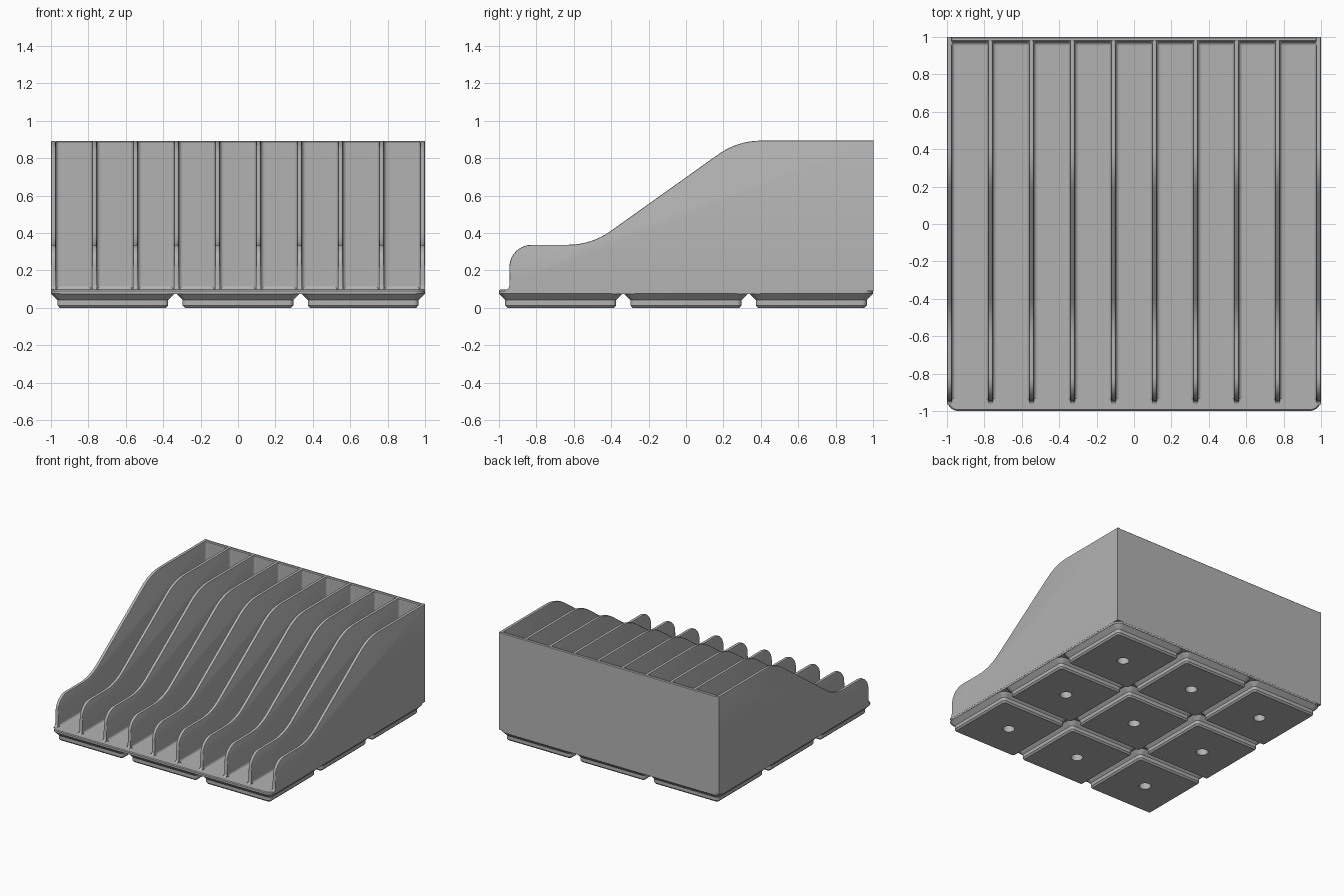
import bpy, bmesh, math
from mathutils import Vector

if "Cube" in bpy.data.objects:
    bpy.data.objects.remove(bpy.data.objects["Cube"])

grey = bpy.data.materials.new("plain grey")
grey.diffuse_color = (0.45, 0.45, 0.45, 1)
grey.use_nodes = True
grey.node_tree.nodes["Principled BSDF"].inputs["Base Color"].default_value = grey.diffuse_color

TOP, FLOOR, T, FIL = 0.893, 0.097, 0.026, 0.02
PITCH = (2 - T) / 9


def finish(name, bm):
    bmesh.ops.recalc_face_normals(bm, faces=bm.faces)
    me = bpy.data.meshes.new(name)
    bm.to_mesh(me)
    bm.free()
    me.materials.append(grey)
    ob = bpy.data.objects.new(name, me)
    bpy.context.collection.objects.link(ob)
    bpy.ops.object.select_all(action='DESELECT')
    ob.select_set(True)
    bpy.context.view_layer.objects.active = ob
    bpy.ops.object.shade_smooth_by_angle(angle=math.radians(32))
    return ob


def arc(cx, cy, r, a0, a1, n):
    return [(cx + r * math.cos(math.radians(a0 + (a1 - a0) * i / n)),
             cy + r * math.sin(math.radians(a0 + (a1 - a0) * i / n))) for i in range(n + 1)]


def rounded_square(h, r, n=7):
    pts = []
    for k, (sx, sy) in enumerate([(1, 1), (-1, 1), (-1, -1), (1, -1)]):
        pts += arc(sx * (h - r), sy * (h - r), r, 90 * k, 90 * k + 90, n)
    return pts


def loft(bm, rings, cx=0, cy=0):
    # Stack equal-count outlines into a closed solid
    loops = [[bm.verts.new((x + cx, y + cy, z)) for x, y in pts] for pts, z in rings]
    for a, b in zip(loops, loops[1:]):
        for i in range(len(a)):
            j = (i + 1) % len(a)
            bm.faces.new((a[i], a[j], b[j], b[i]))
    bm.faces.new(loops[0])
    bm.faces.new(loops[-1])


def prism(bm, pts, length):
    f = bm.faces.new([bm.verts.new(p) for p in pts])
    g = bmesh.ops.extrude_face_region(bm, geom=[f])["geom"]
    bmesh.ops.translate(bm, vec=length, verts=[v for v in g if isinstance(v, bmesh.types.BMVert)])


# Nine stepped feet, each with a round blind hole in the underside
bm = bmesh.new()
hole = [(0.045 * math.cos(math.tau * (i + 0.5) / 32), 0.045 * math.sin(math.tau * (i + 0.5) / 32))
        for i in range(32)]
foot = [(hole, 0.06), (hole, 0.0),
        (rounded_square(0.284, 0.013), 0.0), (rounded_square(0.296, 0.026), 0.0127),
        (rounded_square(0.296, 0.026), 0.0414), (rounded_square(0.3305, 0.06), 0.0757)]
for i in (-1, 0, 1):
    for j in (-1, 0, 1):
        loft(bm, foot, i * 0.669, j * 0.669)
finish("feet", bm)

# Floor slab with rounded corners
bm = bmesh.new()
loft(bm, [(rounded_square(0.999, 0.06), 0.0745), (rounded_square(0.999, 0.06), FLOOR - 0.006),
          (rounded_square(0.993, 0.054), FLOOR)])
finish("floor_slab", bm)


# Divider outline: rounded nose, low shelf, S-shaped slope, flat top
def wall_profile(back):
    a, r = 35.5, 0.39
    p = [(back, 0.09), (-0.965, 0.09), (-0.965, FLOOR)]
    p += arc(-0.965, FLOOR + 0.022, 0.022, -80, 0, 4)
    p += arc(-0.943 + 0.12, 0.337 - 0.12, 0.12, 180, 90, 10)
    p += arc(-0.63, 0.337 + r, r, -90, -90 + a, 8)
    p += arc(0.40, TOP - r, r, 90 + a, 90, 8)
    return p + [(back, TOP)]


def divider(name, x, back):
    bm = bmesh.new()
    prism(bm, [Vector((x - T / 2, y, z)) for y, z in wall_profile(back)], Vector((T, 0, 0)))
    # Soften the long upper rims
    rims = [e for e in bm.edges if abs(e.verts[0].co.x - e.verts[1].co.x) < 1e-5
            and min(v.co.z for v in e.verts) > FLOOR + 0.02]
    rims = [e for e in rims if min(v.co.y for v in e.verts) < back - 0.01]
    bmesh.ops.bevel(bm, geom=rims, offset=0.007, segments=2, profile=0.5, affect='EDGES')
    finish(name, bm)


for k in range(10):
    outer = k in (0, 9)
    divider("side_wall" if outer else "divider", -1 + T / 2 + k * PITCH, 1.0 if outer else 0.98)

# Back wall between the side walls
bm = bmesh.new()
h, b = 1 - T, 0.006
prism(bm, [Vector((-h, y, z)) for y, z in
           [(1 - T, 0.09), (1, 0.09), (1, TOP - b), (1 - b, TOP), (1 - T + b, TOP), (1 - T, TOP - b)]],
      Vector((2 * h, 0, 0)))
finish("back_wall", bm)


# Concave fillets lining every slot
def fillet(bm, corner, u, v, length):
    c, u, v = Vector(corner), Vector(u), Vector(v)
    pts = [(-0.003, -0.003), (FIL, -0.003)] + arc(FIL, FIL, FIL, 270, 180, 5) + [(-0.003, FIL)]
    prism(bm, [c + u * p + v * q for p, q in pts], Vector(length))


bm = bmesh.new()
X, Y, Z = (1, 0, 0), (0, 1, 0), (0, 0, 1)
NX, NY = (-1, 0, 0), (0, -1, 0)
yb = 1 - T
for k in range(9):
    x0 = -1 + T + k * PITCH
    x1 = x0 + PITCH - T
    for x, d in ((x0, X), (x1, NX)):
        fillet(bm, (x, -0.935, FLOOR), d, Z, (0, yb + 0.935, 0))
        fillet(bm, (x, yb, FLOOR), d, NY, (0, 0, TOP - 0.006 - FLOOR))
    fillet(bm, (x0, yb, FLOOR), NY, Z, (x1 - x0, 0, 0))
finish("slot_fillets", bm)
